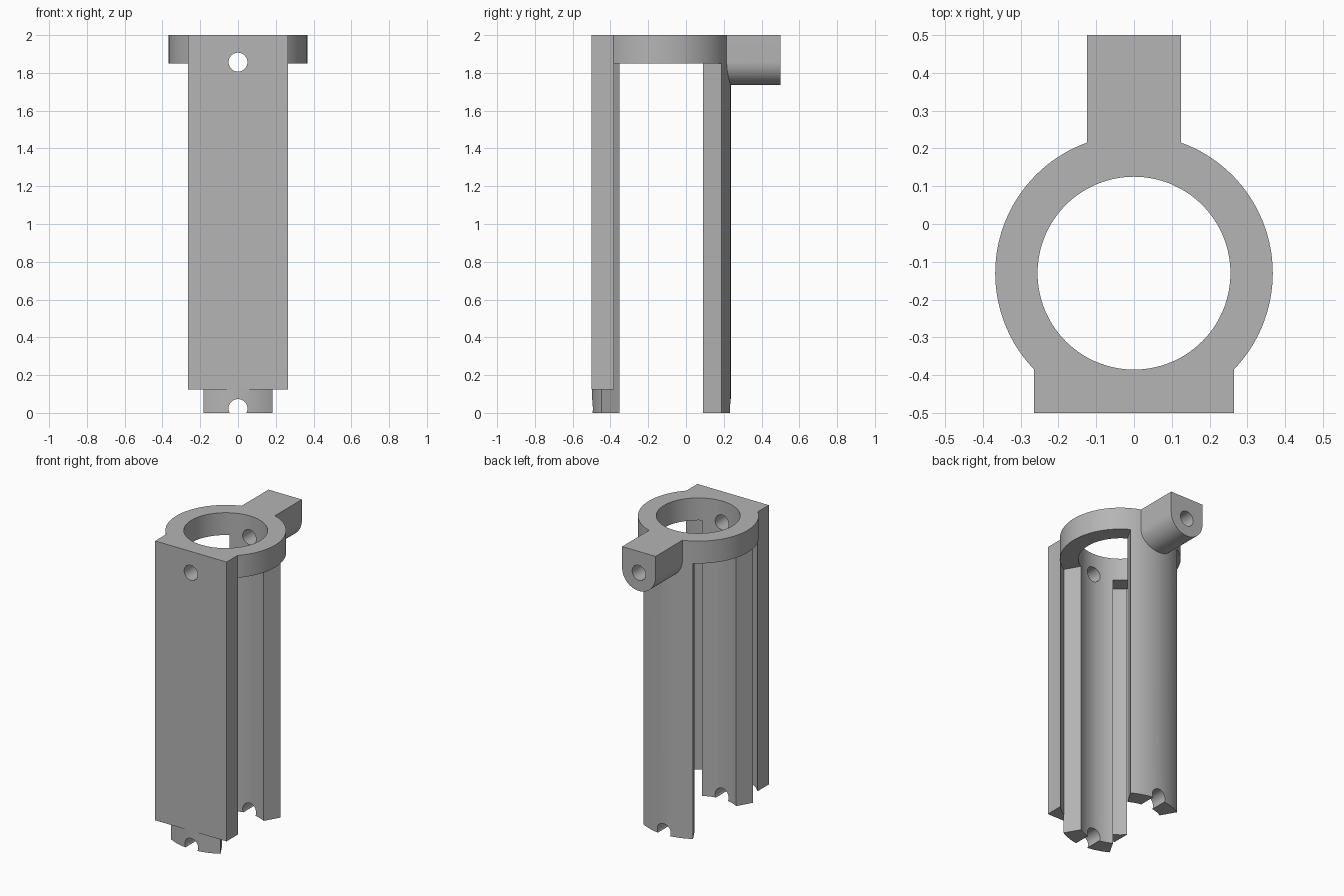
import bpy
import bmesh
from math import sin, cos, radians, asin
from mathutils import Vector

if "Cube" in bpy.data.objects:
    bpy.data.objects.remove(bpy.data.objects["Cube"])

CY = -0.13            # tube axis
R_OUT, R_IN = 0.367, 0.255
HALF_LEG = 30         # half the angle each leg spans
TOP, RING_Z = 2.0, 1.85

gray = bpy.data.materials.new("plain gray")
gray.use_nodes = True
gray.diffuse_color = (0.46, 0.46, 0.46, 1)
gray.node_tree.nodes["Principled BSDF"].inputs["Base Color"].default_value = (0.46, 0.46, 0.46, 1)


def prism(name, base, offset):
    """Extrude a closed outline along an offset vector."""
    bm = bmesh.new()
    face = bm.faces.new([bm.verts.new(p) for p in base])
    made = bmesh.ops.extrude_face_region(bm, geom=[face])["geom"]
    bmesh.ops.translate(bm, vec=Vector(offset),
                        verts=[v for v in made if isinstance(v, bmesh.types.BMVert)])
    bmesh.ops.recalc_face_normals(bm, faces=bm.faces)
    mesh = bpy.data.meshes.new(name)
    bm.to_mesh(mesh)
    bm.free()
    mesh.materials.append(gray)
    obj = bpy.data.objects.new(name, mesh)
    bpy.context.collection.objects.link(obj)
    return obj


def arc(radius, start, end, steps):
    """Points on an arc, angles in degrees."""
    angles = [radians(start + (end - start) * i / steps) for i in range(steps + 1)]
    return [(radius * cos(a), radius * sin(a)) for a in angles]


def disc(radius, steps=128):
    return arc(radius, 0, 360, steps)[:-1]


def flat(points, z):
    return [(x, CY + y, z) for x, y in points]


def combine(body, tool, operation):
    """Apply a boolean and discard the tool."""
    mod = body.modifiers.new(operation, "BOOLEAN")
    mod.operation, mod.solver, mod.object = operation, "EXACT", tool
    bpy.context.view_layer.update()
    graph = bpy.context.evaluated_depsgraph_get()
    mesh = bpy.data.meshes.new_from_object(body.evaluated_get(graph))
    body.modifiers.clear()
    body.data = mesh
    bpy.data.objects.remove(tool)


# Tube with two side slots, leaving a collar and two legs
body = prism("slotted_holder", flat(disc(R_OUT), 0), (0, 0, TOP))
for facing in (0, 180):
    spread = 90 - HALF_LEG
    wedge = [(0, 0)] + arc(0.8, facing - spread, facing + spread, 8)
    combine(body, prism("slot_cutter", flat(wedge, -0.1), (0, 0, RING_Z + 0.1)), "DIFFERENCE")

# Front plate, hollowed at the back to follow the tube
half, front, low = 0.265, -0.5 - CY, 0.125
r = R_OUT - 0.002
swing = asin(half / r) * 180 / 3.14159265
outline = [(-half, front), (half, front)] + arc(r, -90 + swing, -90 - swing, 40)
combine(body, prism("front_plate", flat(outline, low), (0, 0, TOP - low)), "UNION")

# Rear lug with a rounded underside
lug_r, lug_z = 0.124, 1.859
lug = [(x, 0.16, lug_z + z) for x, z in arc(lug_r, 180, 360, 40)]
lug += [(lug_r, 0.16, TOP), (-lug_r, 0.16, TOP)]
combine(body, prism("rear_lug", lug, (0, 0.34, 0)), "UNION")

# Central bore
combine(body, prism("bore_cutter", flat(disc(R_IN), -0.1), (0, 0, TOP + 0.2)), "DIFFERENCE")

# Cross holes through the lug and through the feet
for z in (1.857, 0.023):
    hole = [(x, -0.7, z + h) for x, h in disc(0.05, 48)]
    combine(body, prism("hole_cutter", hole, (0, 1.4, 0)), "DIFFERENCE")

bpy.ops.object.select_all(action="DESELECT")
body.select_set(True)
bpy.context.view_layer.objects.active = body
bpy.ops.object.shade_smooth_by_angle(angle=radians(25))
